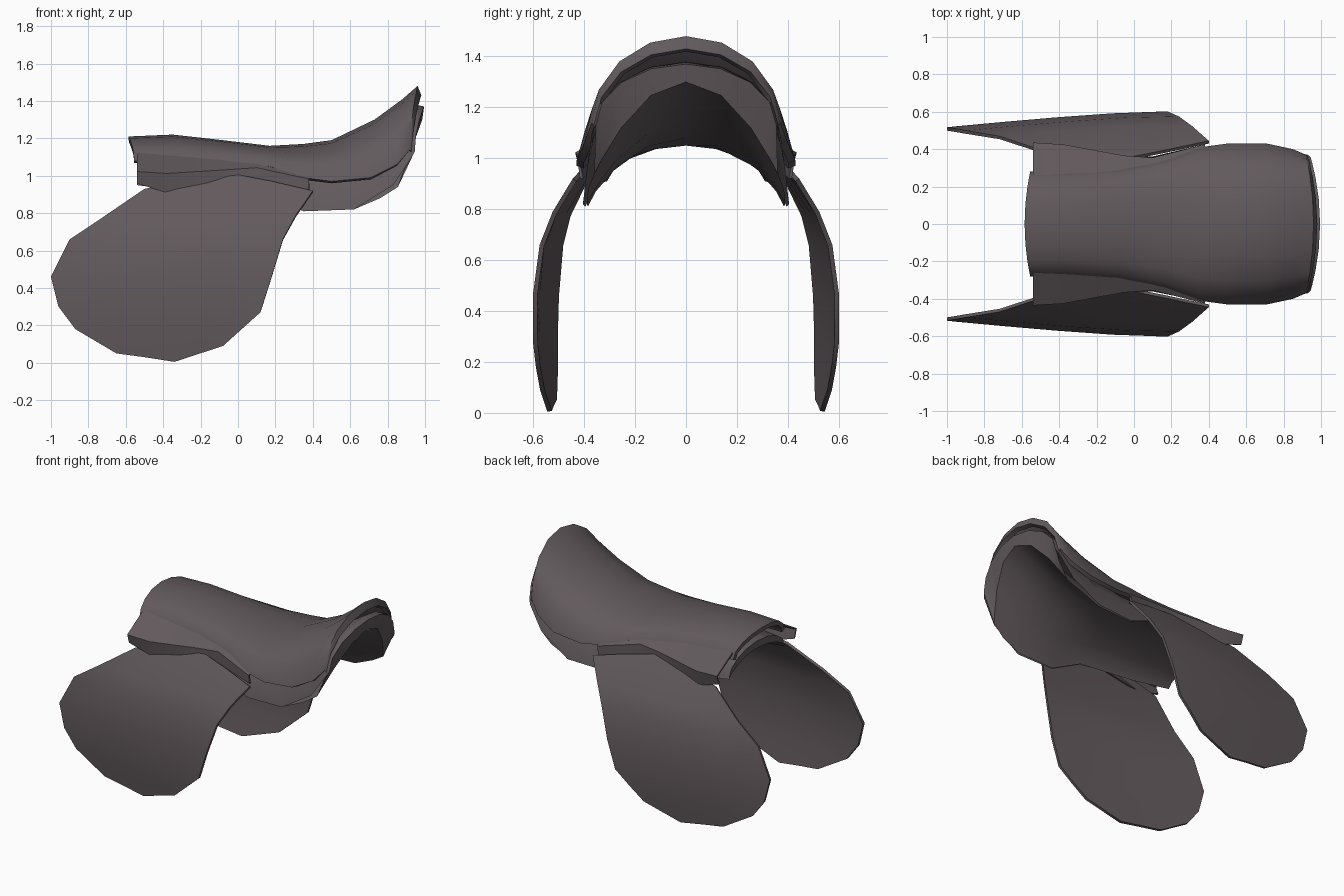
import bpy, math

leather = bpy.data.materials.new("dark brown leather")
leather.diffuse_color = (0.122, 0.101, 0.108, 1)


def sheet(name, rows, thickness, offset):
    """Skin a grid of point rows and optionally give it thickness."""
    n = len(rows[0])
    verts = [p for r in rows for p in r]
    faces = [(i * n + j, i * n + j + 1, (i + 1) * n + j + 1, (i + 1) * n + j)
             for i in range(len(rows) - 1) for j in range(n - 1)]
    me = bpy.data.meshes.new(name)
    me.from_pydata(verts, [], faces)
    me.materials.append(leather)
    ob = bpy.data.objects.new(name, me)
    bpy.context.collection.objects.link(ob)
    bpy.ops.object.select_all(action='DESELECT')
    ob.select_set(True)
    bpy.context.view_layer.objects.active = ob
    if thickness:
        m = ob.modifiers.new("thickness", 'SOLIDIFY')
        m.thickness = thickness
        m.offset = offset
        bpy.ops.object.modifier_apply(modifier="thickness")
    bpy.ops.object.shade_smooth_by_angle(angle=math.radians(45))
    return ob


def arch(x, top, half, bottom, sweep=0.0, power=1.0, n=8):
    """Half-ellipse cross-section (power 2 = parabola); sweep pulls the sides forward."""
    pts = []
    for k in range(n + 1):
        a = math.pi * (0.5 - k / n)
        s = math.sin(a)
        c = abs(math.cos(a)) ** power
        pts.append((x - sweep * s * s, half * s, bottom + (top - bottom) * c))
    return pts


# seat: saddle-shaped arch rising to the cantle, with a turned-down rear rim
sheet("seat", [arch(*s) for s in [
    (-0.585, 1.21, 0.28, 1.08, -0.03),
    (-0.35, 1.22, 0.28, 1.08),
    (-0.08, 1.19, 0.29, 1.08),
    (0.17, 1.16, 0.34, 1.05),
    (0.35, 1.17, 0.41, 0.99),
    (0.50, 1.19, 0.43, 0.97),
    (0.73, 1.30, 0.43, 0.99, 0.02),
    (0.88, 1.41, 0.40, 1.06, 0.03),
    (0.96, 1.48, 0.37, 1.14, 0.04),
    (0.98, 1.43, 0.36, 1.12, 0.05)]], 0.03, -1)

# panel: padded arch underneath; outer skin to the rear rim, then the lining back to the front
outer = [(-0.54, 1.10, 0.30, 0.96),
         (-0.25, 1.14, 0.31, 0.93),
         (0.15, 1.13, 0.36, 0.90),
         (0.35, 1.14, 0.395, 0.81),
         (0.62, 1.20, 0.405, 0.82),
         (0.84, 1.31, 0.39, 0.95, 0.01),
         (0.95, 1.38, 0.37, 1.10, 0.02),
         (0.995, 1.37, 0.355, 1.13, 0.05)]
lining = [(0.985, 1.30, 0.36, 0.94, 0.13, 2),
          (0.84, 1.23, 0.385, 0.88, 0.08, 2),
          (0.62, 1.14, 0.39, 0.82, 0, 1.8),
          (0.35, 1.08, 0.385, 0.81, 0, 1.6),
          (0.15, 1.05, 0.35, 0.90, 0, 1.3),
          (-0.25, 1.05, 0.31, 0.91, 0, 1.3),
          (-0.54, 1.05, 0.30, 0.95, 0, 1.3)]
sheet("under_panel", [arch(*s) for s in outer + lining + outer[:1]], 0, 0)


def flap_y(x, z):
    """Bulge of the flap outward from the horse's side."""
    prof = [(0.0, 0.57), (0.2, 0.595), (0.4, 0.61), (0.66, 0.575),
            (0.8, 0.52), (0.92, 0.445), (1.03, 0.345)]
    y = prof[-1][1]
    for (z0, y0), (z1, y1) in zip(prof, prof[1:]):
        if z <= z1:
            y = y0 + (y1 - y0) * (z - z0) / (z1 - z0)
            break
    return y - 0.085 * max(0, (0.1 - x) / 1.1) ** 1.3


# left and right end of each row down the flap outline
flap_rows = [((-0.50, 0.93), (0.40, 0.92)), ((-0.72, 0.78), (0.31, 0.79)),
             ((-0.90, 0.66), (0.24, 0.66)), ((-1.00, 0.46), (0.18, 0.46)),
             ((-0.96, 0.30), (0.12, 0.27)), ((-0.87, 0.18), (0.02, 0.18)),
             ((-0.65, 0.05), (-0.08, 0.09)), ((-0.50, 0.03), (-0.34, 0.005))]
top_bump = [0, 0.045, 0.09, 0.05, 0]

# skirt sections: x, then (y, z) for root, outer fold and lower edge
skirt_rows = [(-0.54, (0.24, 1.13), (0.43, 1.02), (0.41, 0.96)),
              (-0.38, (0.24, 1.12), (0.42, 1.01), (0.40, 0.91)),
              (-0.05, (0.25, 1.10), (0.36, 1.03), (0.355, 0.93)),
              (0.10, (0.27, 1.09), (0.35, 1.04), (0.355, 0.97)),
              (0.38, (0.37, 1.01), (0.42, 0.98), (0.41, 0.92))]

for side, s in (("near", -1), ("off", 1)):
    # side flap
    rows = []
    for i, (a, b) in enumerate(flap_rows):
        row = []
        for k in range(5):
            x = a[0] + (b[0] - a[0]) * k / 4
            z = a[1] + (b[1] - a[1]) * k / 4 + (top_bump[k] if i == 0 else 0)
            row.append((x, s * flap_y(x, z), z))
        rows.append(row if s > 0 else row[::-1])
    sheet(side + "_flap", rows, 0.018, -1)

    # small skirt between seat and flap
    rows = [[(r[0], s * y, z) for y, z in r[1:]] for r in skirt_rows]
    if s > 0:
        rows = [r[::-1] for r in rows]
    sheet(side + "_skirt", rows, 0.012, 0)
